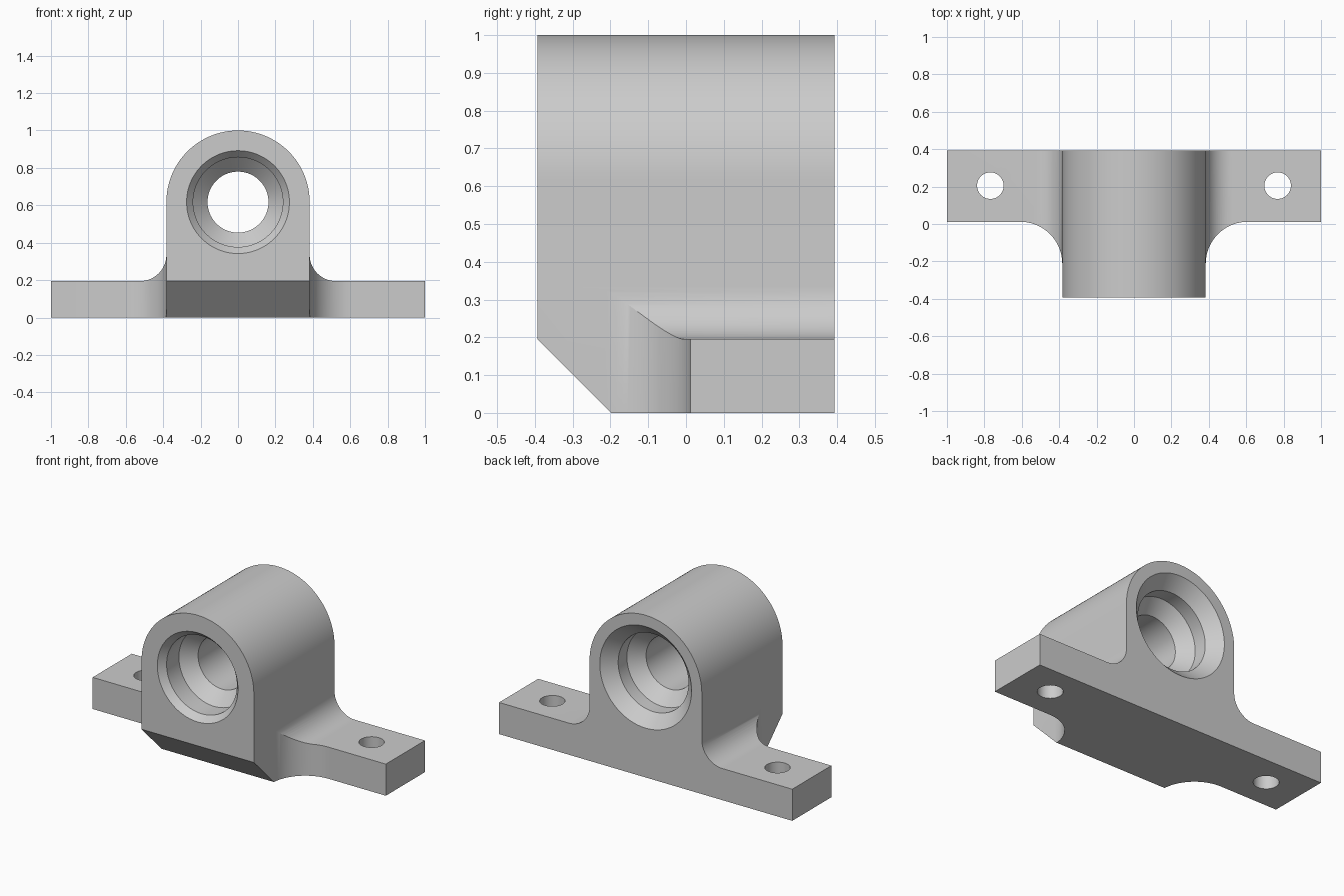
import bpy, bmesh, math

if "Cube" in bpy.data.objects:
    bpy.data.objects.remove(bpy.data.objects["Cube"])

W, D, R, CZ = 0.383, 0.393, 0.383, 0.617   # half width, half depth, crown radius, bore height
T, FY = 0.195, 0.012                       # flange thickness and front edge
FR, VR = 0.14, 0.225                       # fillet radii: flange top, flange front

grey = bpy.data.materials.new("plain grey")
grey.diffuse_color = (0.6, 0.6, 0.6, 1)
grey.use_nodes = True
grey.node_tree.nodes["Principled BSDF"].inputs["Base Color"].default_value = grey.diffuse_color


def arc(cx, cy, r, a0, a1, n):
    return [(cx + r * math.cos(math.radians(a0 + (a1 - a0) * i / n)),
             cy + r * math.sin(math.radians(a0 + (a1 - a0) * i / n))) for i in range(n + 1)]


def prism(name, pts, axis, lo, hi):
    """Extrude a 2D outline along x, y or z."""
    place = {"x": lambda p, t: (t, p[0], p[1]),
             "y": lambda p, t: (p[0], t, p[1]),
             "z": lambda p, t: (p[0], p[1], t)}[axis]
    bm = bmesh.new()
    a = [bm.verts.new(place(p, lo)) for p in pts]
    b = [bm.verts.new(place(p, hi)) for p in pts]
    n = len(pts)
    bm.faces.new(a)
    bm.faces.new(b[::-1])
    for i in range(n):
        bm.faces.new((a[i], b[i], b[(i + 1) % n], a[(i + 1) % n]))
    return finish(bm, name)


def lathe_y(name, profile, n=96):
    """Stack of rings (radius, y) around the bore axis."""
    bm = bmesh.new()
    rings = [[bm.verts.new((x, y, z)) for x, z in arc(0, CZ, r, 0, 360, n)[:-1]] for r, y in profile]
    for a, b in zip(rings, rings[1:]):
        for i in range(n):
            bm.faces.new((a[i], b[i], b[(i + 1) % n], a[(i + 1) % n]))
    bm.faces.new(rings[0])
    bm.faces.new(rings[-1])
    return finish(bm, name)


def finish(bm, name):
    bmesh.ops.recalc_face_normals(bm, faces=bm.faces)
    me = bpy.data.meshes.new(name)
    bm.to_mesh(me)
    bm.free()
    me.materials.append(grey)
    ob = bpy.data.objects.new(name, me)
    bpy.context.collection.objects.link(ob)
    return ob


def boolean(target, cutter, op):
    m = target.modifiers.new(op, "BOOLEAN")
    m.operation, m.solver, m.object = op, "EXACT", cutter
    bpy.context.view_layer.objects.active = target
    bpy.ops.object.modifier_apply(modifier=m.name)
    bpy.data.objects.remove(cutter)


def mirrored(half):
    return half + [(-x, y) for x, y in reversed(half)]


# Front outline: flange, top fillet, arched housing
half = [(1, 0), (1, T)] + arc(W + FR, T + FR, FR, 270, 180, 16) + arc(0, CZ, R, 0, 90, 32)
block = prism("bearing_block", mirrored(half[:-1]) [:len(half) - 1] + [(0, CZ + R)]
              + [(-x, z) for x, z in reversed(half[:-1])], "y", -D, D)

# Top outline: housing with flanges swept in by a vertical fillet
plan = [(W + 0.0005, -D - 0.1)] + arc(W + VR + 0.0005, FY - VR, VR, 180, 90, 24) + [(1.1, FY), (1.1, D + 0.1)]
boolean(block, prism("plan_cutter", mirrored(plan), "z", -0.1, 1.2), "INTERSECT")

# Chamfer under the front overhang
boolean(block, prism("chamfer_cutter", [(-D - 0.1, T + 0.1), (-D - 0.1, -0.1), (-D + T + 0.1, -0.1)],
                     "x", -1.2, 1.2), "DIFFERENCE")

# Stepped bore with wide conical mouths
boolean(block, lathe_y("bore_cutter", [
    (0.375, -D - 0.1), (0.275, -D), (0.24, -D + 0.04), (0.24, -D + 0.16), (0.163, -D + 0.237),
    (0.163, D - 0.237), (0.24, D - 0.16), (0.24, D - 0.075), (0.313, D), (0.413, D + 0.1)]), "DIFFERENCE")

# Bolt holes
for s in (-1, 1):
    boolean(block, prism("bolt_cutter", arc(s * 0.768, 0.205, 0.071, 0, 360, 48)[:-1], "z", -0.1, 0.5), "DIFFERENCE")

bpy.ops.object.select_all(action="DESELECT")
block.select_set(True)
bpy.context.view_layer.objects.active = block
bpy.ops.object.shade_smooth_by_angle(angle=math.radians(25))
